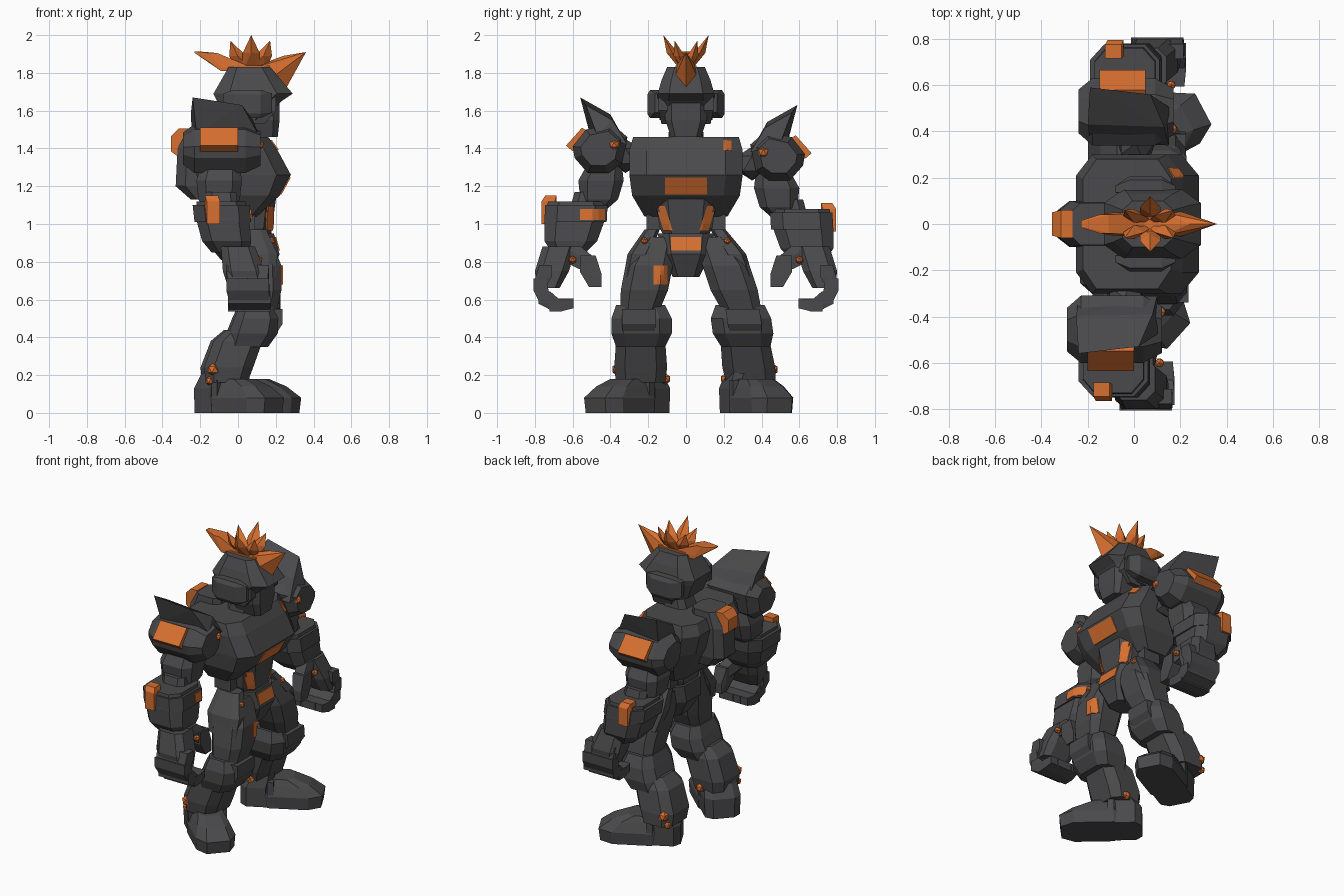
import bpy
import bmesh
from mathutils import Vector, Matrix
from mathutils.bvhtree import BVHTree
from math import radians

cube = bpy.data.objects.get("Cube")
if cube:
    bpy.data.objects.remove(cube)


def material(name, red, green, blue):
    mat = bpy.data.materials.new(name)
    mat.use_nodes = True
    mat.diffuse_color = (red, green, blue, 1)
    mat.node_tree.nodes["Principled BSDF"].inputs["Base Color"].default_value = (red, green, blue, 1)
    return mat


GREY = material("dark grey", .068, .068, .072)
ORANGE = material("burnt orange", .68, .16, .03)


def finish(name, bm, mat):
    bmesh.ops.recalc_face_normals(bm, faces=bm.faces)
    mesh = bpy.data.meshes.new(name)
    bm.to_mesh(mesh)
    bm.free()
    mesh.materials.append(mat)
    obj = bpy.data.objects.new(name, mesh)
    bpy.context.collection.objects.link(obj)
    return obj


def same(point):
    return Vector(point)


def loft(name, rings, place=same, corner=.6):
    """Chamfered level sections: centre x, y, z, half size along x and y."""
    outline = [(1, corner), (corner, 1), (-corner, 1), (-1, corner),
               (-1, -corner), (-corner, -1), (corner, -1), (1, -corner)]
    bm = bmesh.new()
    loops = []
    for x, y, z, wide, deep in rings:
        loops.append([bm.verts.new(place((x + a * wide, y + b * deep, z))) for a, b in outline])
    for low, high in zip(loops, loops[1:]):
        for i in range(len(low)):
            bm.faces.new((low[i - 1], low[i], high[i], high[i - 1]))
    bm.faces.new(loops[0])
    bm.faces.new(loops[-1])
    return finish(name, bm, GREY)


def wrap(bm, points):
    verts = [bm.verts.new(p) for p in points]
    result = bmesh.ops.convex_hull(bm, input=verts)
    loose = [g for g in result["geom_interior"] if isinstance(g, bmesh.types.BMVert)]
    bmesh.ops.delete(bm, geom=loose, context="VERTS")


def hull(name, points, place=same, mat=GREY):
    bm = bmesh.new()
    wrap(bm, [place(p) for p in points])
    return finish(name, bm, mat)


def box_points(centre, half):
    centre = Vector(centre)
    return [centre + Vector((a * half[0], b * half[1], c * half[2]))
            for a in (-1, 1) for b in (-1, 1) for c in (-1, 1)]


def box(name, centre, half, place=same, mat=GREY):
    return hull(name, box_points(centre, half), place, mat)


def chain(name, path, radius, place=same):
    """Blocky links following a path."""
    bm = bmesh.new()
    for a, b in zip(path, path[1:]):
        points = box_points(a, [radius] * 3) + box_points(b, [radius * .8] * 3)
        wrap(bm, [place(p) for p in points])
    return finish(name, bm, GREY)


def ball(name, centre, radius, place=same, mat=ORANGE):
    bm = bmesh.new()
    bmesh.ops.create_icosphere(bm, subdivisions=1, radius=radius,
                               matrix=Matrix.Translation(place(centre)))
    return finish(name, bm, mat)


def plate(name, target, centre, facing, wide, tall, thick=.007, lean=0):
    """Orange panel laid onto the surface of a part, seen along its facing direction."""
    tree = BVHTree.FromPolygons([v.co for v in target.data.vertices],
                                [p.vertices for p in target.data.polygons])
    facing = Vector(facing).normalized()
    up = Vector((0, 0, 1))
    side = up.cross(facing).normalized()
    up = facing.cross(side)
    steps = range(-2, 3)
    bm = bmesh.new()
    grid = {}
    for i in steps:
        for j in steps:
            spot = Vector(centre) + side * (i * wide / 2 + j * lean / 2) + up * (j * tall / 2)
            hit = tree.ray_cast(spot + facing, -facing)[0]
            if hit:
                grid[i, j] = [bm.verts.new(hit + facing * d) for d in (-thick, thick)]
    for i in steps[:-1]:
        for j in steps[:-1]:
            keys = [(i, j), (i + 1, j), (i + 1, j + 1), (i, j + 1)]
            if all(k in grid for k in keys):
                for layer in (0, 1):
                    bm.faces.new([grid[k][layer] for k in keys])
    rim = [e for e in bm.edges if e.is_boundary]
    partner = {low: high for low, high in grid.values()}
    for a, b in [e.verts for e in rim]:
        if a in partner and b in partner:
            bm.faces.new((a, b, partner[b], partner[a]))
    return finish(name, bm, ORANGE)


# Torso
chest = loft("chest", [(0, 0, 1.04, .1, .22), (.03, 0, 1.15, .19, .285), (.03, 0, 1.26, .25, .3),
                       (-.02, 0, 1.39, .23, .3), (-.03, 0, 1.46, .19, .28)], corner=.7)
waist = loft("waist", [(.07, 0, .9, .1, .1), (.07, 0, .98, .11, .14), (.08, 0, 1.2, .13, .17)])
pelvis = loft("pelvis", [(.09, 0, .72, .08, .07), (.08, 0, .84, .14, .13), (.07, 0, .95, .12, .15)])
loft("backpack", [(-.17, 0, 1.13, .08, .08), (-.2, 0, 1.2, .13, .1),
                  (-.2, 0, 1.4, .12, .1), (-.18, 0, 1.5, .09, .09)])
hull("backpack_vent", box_points((-.29, 0, 1.43), (.025, .06, .075))
     + box_points((-.32, 0, 1.425), (.035, .05, .04)), mat=ORANGE)
plate("chest_panel", chest, (.2, 0, 1.2), (1, 0, 0), .11, .045)
plate("belt_panel", pelvis, (.1, 0, .895), (1, 0, 0), .08, .035)
plate("collar_mark", chest, (.1, .22, 1.4), (1, 0, .2), .022, .03)
for s in (-1, 1):
    plate("waist_stripe", waist, (.1, s * .115, 1.03), (1, 0, 0), .024, .065, lean=s * .02)
    box("waist_side", (.03, s * .17, 1.06), (.06, .04, .09))

# Head
loft("neck", [(.03, 0, 1.38, .1, .1), (.06, 0, 1.52, .08, .08)])
loft("face", [(.12, 0, 1.46, .09, .08), (.11, 0, 1.55, .11, .11), (.1, 0, 1.68, .12, .11)], corner=.7)
loft("helmet", [(.03, 0, 1.55, .1, .14), (.06, 0, 1.65, .17, .15), (.08, 0, 1.69, .21, .15),
                (.07, 0, 1.76, .16, .13), (.06, 0, 1.83, .11, .1)])
for s in (-1, 1):
    hull("cheek_guard", box_points((.12, s * .12, 1.64), (.08, .025, .04))
         + box_points((.1, s * .11, 1.55), (.04, .02, .02)))
    hull("ear_pad", box_points((.05, s * .15, 1.64), (.13, .015, .05))
         + box_points((.05, s * .165, 1.635), (.07, .025, .075))
         + box_points((.05, s * .19, 1.635), (.07, .015, .05)))

# Crest of spikes
hull("crest_front", [(.08, 0, 1.83), (.25, 0, 1.71), (.2, .055, 1.79), (.2, -.055, 1.79), (.13, .05, 1.84),
                     (.13, -.05, 1.84), (.24, 0, 1.89), (.36, 0, 1.91)], mat=ORANGE)
hull("crest_back", box_points((-.01, 0, 1.82), (.08, .05, .01))
     + box_points((-.13, 0, 1.88), (.02, .04, .025)) + box_points((-.22, 0, 1.91), (.01, .015, .004)), mat=ORANGE)
box("crest_base", (.07, 0, 1.825), (.1, .055, .015), mat=ORANGE)
tips = []
for s in (-1, 1):
    tips += [(.07, s * .12, 2), (.17, s * .06, 1.97), (-.04, s * .06, 1.97)]
for tip in tips:
    root = Vector((.07 + (tip[0] - .07) * .3, tip[1] * .2, 1.81))
    tip = Vector(tip)
    middle = root.lerp(tip, .5)
    across = Vector((.045, 0, 0))
    flat = Vector((0, .03, 0))
    hull("crest_spike", [root + across, root - across, middle + across, middle - across,
                         middle + flat, middle - flat, tip], mat=ORANGE)

pad_profile = [(.34, 1.42), (.37, 1.28), (.44, 1.23), (.55, 1.23),
               (.62, 1.31), (.63, 1.37), (.56, 1.46), (.42, 1.49)]
pad_centre = Vector((.49, 1.36))
panel_profile = [(.55, 1.45), (.63, 1.345), (.58, 1.47), (.665, 1.375)]

for s in (-1, 1):
    left = s > 0

    # Arm
    def arm(p):
        shift = Vector((.05, 0, 0)) if left else Vector((0, -.03, .04))
        p = Vector(p) + shift
        return Vector((p.x, s * p.y, p.z))

    ball("shoulder_joint", (-.04, .35, 1.32), .09, arm, GREY)
    pad_points = []
    for x, scale in ((-.29, .65), (-.23, 1), (.04, 1), (.12, .7)):
        pad_points += [(x, *pad_centre.lerp(Vector(p), scale)) for p in pad_profile]
    hull("shoulder_pad", pad_points, arm)
    hull("shoulder_fin", [(-.24, .35, 1.38), (.1, .34, 1.38), (-.25, .43, 1.54), (.08, .42, 1.51),
                          (-.24, .59, 1.63), (.02, .56, 1.59), (-.22, .54, 1.44), (.11, .5, 1.43)], arm)
    hull("shoulder_panel", [(x, *p) for x in (-.2, 0) for p in panel_profile], arm, ORANGE)
    ball("shoulder_stud", (.11, .41, 1.38), .03, arm)
    loft("upper_arm", [(-.1, .53, 1.02, .07, .06), (-.1, .49, 1.09, .11, .1),
                       (-.1, .48, 1.19, .12, .12), (-.09, .46, 1.28, .1, .09)], arm)
    loft("elbow", [(-.08, .58, .98, .09, .08), (-.09, .54, 1.13, .08, .08)], arm)
    loft("forearm_cuff", [(-.04, .65, .81, .1, .09), (-.06, .64, .87, .13, .14),
                          (-.08, .62, .98, .14, .16), (-.09, .61, 1.08, .13, .15)], arm)
    band = loft("cuff_band", [(-.08, .615, .97, .15, .165), (-.09, .61, 1.06, .15, .165)], arm)
    hull("cuff_panel", box_points((-.13, .76, 1.02), (.035, .035, .06))
         + box_points((-.14, .745, 1.085), (.035, .03, .025)), arm, ORANGE)
    if not left:
        plate("cuff_stripe", band, (-.08, -.495, 1.05), (1, 0, 0), .065, .03)

    # Hand
    def hand(p):
        return Vector((p[0] + (.05 if left else 0), s * p[1], p[2]))

    loft("palm", [(.05, .73, .66, .1, .06), (.03, .71, .75, .11, .09), (0, .67, .88, .09, .09)], hand)
    for k in range(4):
        x = -.03 + k * .054
        chain("finger", [(x, .745, .75), (x, .775, .68), (x + .01, .75, .61), (x + .01, .69, .57),
                         (x + .01, .62, .58)], .032, hand)
    chain("thumb", [(.04, .6, .84), (.07, .52, .79), (.08, .48, .7)], .042, hand)
    ball("wrist_stud", (.11, .6, .81), .022, hand)

    # Leg
    def leg(p):
        drop = .9 - p[2]
        spread = .14 * drop if left else 0
        return Vector((p[0] - spread * .2, s * (p[1] + spread), p[2]))

    loft("hip_plate", [(.1, .29, .72, .1, .04), (.09, .25, .84, .12, .06), (.07, .18, .97, .08, .04)], leg)
    thigh = loft("thigh", [(.11, .25, .52, .09, .1), (.12, .22, .65, .11, .125),
                           (.11, .195, .78, .12, .125), (.08, .14, .93, .09, .08)], leg)
    loft("knee", [(.05, .24, .35, .11, .13), (.08, .235, .42, .13, .16),
                  (.1, .235, .5, .12, .16), (.1, .24, .57, .09, .13)], leg)
    hull("knee_cap", box_points((.15, .25, .44), (.04, .08, .04))
         + box_points((.185, .25, .51), (.05, .09, .04)), leg)
    loft("shin", [(-.06, .24, .16, .11, .13), (-.05, .24, .24, .13, .14),
                  (0, .24, .38, .13, .13), (.04, .24, .44, .1, .1)], leg)
    ball("ankle_stud", (-.13, .36, .23), .035, leg)
    ball("ankle_stud", (-.15, .34, .17), .025, leg)
    ball("ankle_stud", (-.03, .11, .18), .03, leg)
    ball("hip_stud", (.18, .22, .91), .02, leg)
    if not left:
        plate("thigh_mark", thigh, (.1, -.135, .73), (1, 0, 0), .036, .05)

    # Foot, turned outwards
    turn = Matrix.Rotation(radians(28 if left else -42), 3, "Z")
    centre = Vector((.07, .375, 0)) if left else Vector((0, -.31, 0))

    def foot(p):
        return centre + turn @ Vector(p)

    loft("foot_front", [(.05, 0, 0, .2, .12), (.05, 0, .08, .21, .125),
                        (.02, 0, .14, .16, .1), (-.02, 0, .18, .1, .08)], foot)
    loft("foot_heel", [(-.15, 0, 0, .1, .11), (-.15, 0, .13, .1, .115), (-.12, 0, .21, .08, .1)], foot)
    box("foot_strap", (-.06, 0, .09), (.02, .122, .085), foot)
